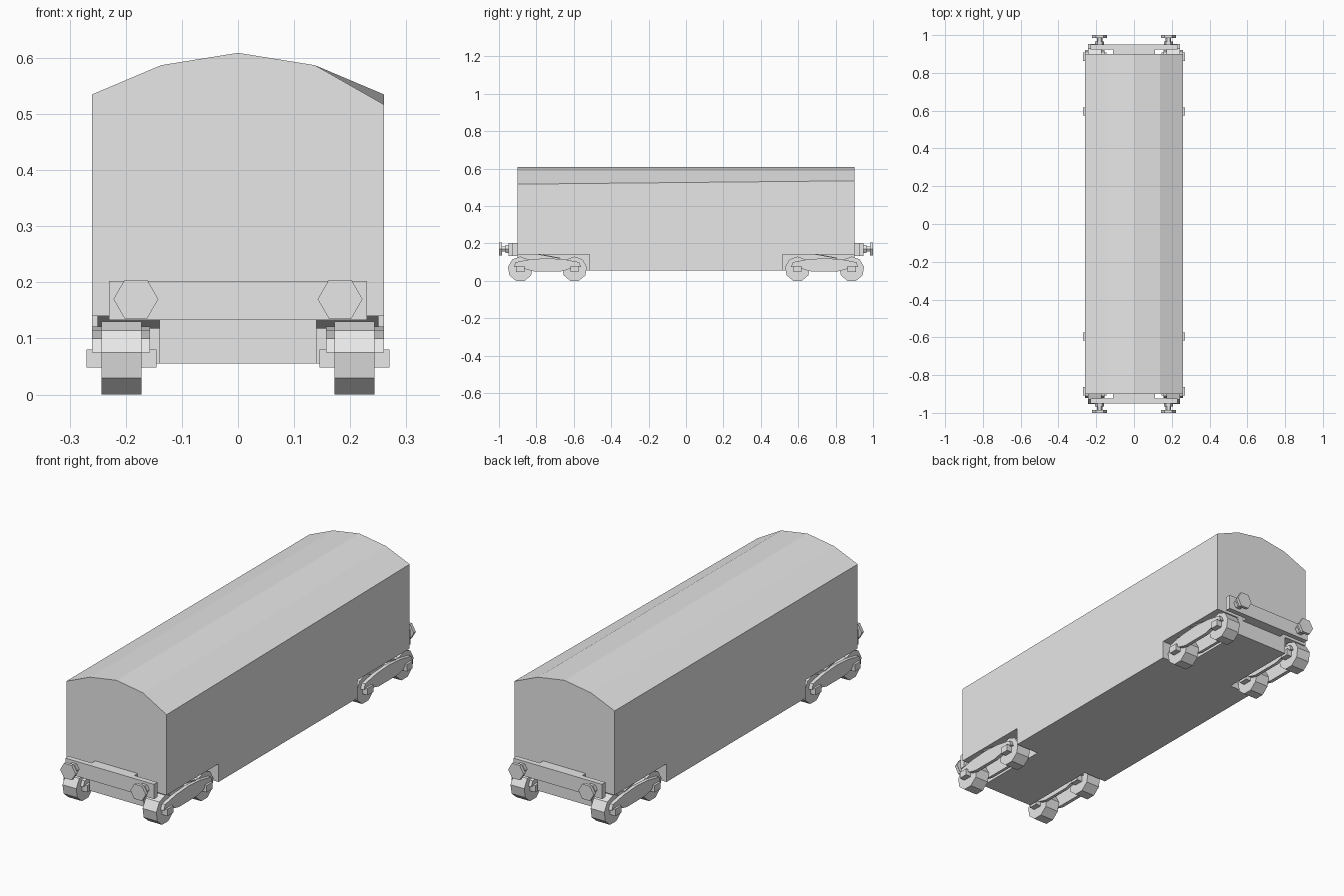
import bpy, bmesh, math
from mathutils import Vector

if "Cube" in bpy.data.objects:
    bpy.data.objects.remove(bpy.data.objects["Cube"])

grey = bpy.data.materials.new("plain_grey")
grey.use_nodes = True
grey.diffuse_color = (0.8, 0.8, 0.8, 1)
grey.node_tree.nodes["Principled BSDF"].inputs["Base Color"].default_value = (0.8, 0.8, 0.8, 1)


def prism(name, profile, axis, lo, hi):
    """Extrude a profile along x (points are y, z) or along y (points are x, z)."""
    bm = bmesh.new()
    place = (lambda p, t: (t, p[0], p[1])) if axis == "x" else (lambda p, t: (p[0], t, p[1]))
    ends = [[bm.verts.new(place(p, t)) for p in profile] for t in (lo, hi)]
    for ring in ends:
        bm.faces.new(ring)
    n = len(profile)
    for i in range(n):
        j = (i + 1) % n
        bm.faces.new((ends[0][i], ends[0][j], ends[1][j], ends[1][i]))
    bmesh.ops.recalc_face_normals(bm, faces=bm.faces)
    mesh = bpy.data.meshes.new(name)
    bm.to_mesh(mesh)
    bm.free()
    mesh.materials.append(grey)
    ob = bpy.data.objects.new(name, mesh)
    bpy.context.collection.objects.link(ob)
    return ob


def box(name, x, y, z):
    return prism(name, [(y[0], z[0]), (y[1], z[0]), (y[1], z[1]), (y[0], z[1])], "x", *x)


def polygon(sides, radius, centre, start=0):
    angles = [start + math.tau * i / sides for i in range(sides)]
    return [(centre[0] + radius * math.cos(a), centre[1] + radius * math.sin(a)) for a in angles]


def span(side, a, b):
    return sorted((side * a, side * b))


# Long upper body with a faceted arched roof; one front eave corner sits low
roof = [(0.26, 0.535), (0.137, 0.587), (0, 0.609), (-0.137, 0.587), (-0.26, 0.535)]
body = prism("wagon_body", [(-0.26, 0.14), (0.26, 0.14)] + roof, "y", -0.9, 0.9)
for v in body.data.vertices:
    if (v.co - Vector((0.26, -0.9, 0.535))).length < 0.01:
        v.co.z = 0.517

# Lower body, narrowed over the wheels
box("lower_body", (-0.26, 0.26), (-0.515, 0.515), (0.055, 0.14))

for end, end_name in ((-1, "front"), (1, "back")):
    box(end_name + "_underframe", (-0.14, 0.14), span(end, 0.515, 0.9), (0.055, 0.14))

    # Buffer beam on a central mounting block
    box(end_name + "_buffer_beam", (-0.23, 0.23), span(end, 0.925, 0.95), (0.133, 0.202))
    box(end_name + "_beam_mount", (-0.11, 0.11), span(end, 0.9, 0.925), (0.133, 0.202))

    for side, side_name in ((-1, "right"), (1, "left")):
        tag = f"{end_name}_{side_name}_"
        x = side * 0.182

        # Hexagonal buffer: collar, stem and head
        for part, radius, a, b in (("buffer_collar", 0.024, 0.95, 0.966),
                                   ("buffer_stem", 0.015, 0.966, 0.985),
                                   ("buffer_head", 0.04, 0.985, 1.0)):
            prism(tag + part, polygon(6, radius, (x, 0.17)), "y", *span(end, a, b))

        # Nine-sided wheels with square axle boxes
        centre = end * 0.741
        for k, axle in enumerate((-0.145, 0.145), 1):
            y = centre + axle
            prism(f"{tag}wheel_{k}", polygon(9, 0.067, (y, 0.063), math.pi / 2),
                  "x", *span(side, 0.172, 0.243))
            box(f"{tag}axle_box_{k}", span(side, 0.145, 0.27),
                (y - 0.022, y + 0.022), (0.048, 0.08))

        # Arched bogie bars on both faces of the wheels
        half = [(0.18, 0.075), (0.17, 0.1), (0.09, 0.115)]
        lower = [(0.07, 0.05), (0.11, 0.06), (0.14, 0.078)]
        arch = ([(centre + a, z) for a, z in lower + half] + [(centre, 0.121)]
                + [(centre - a, z) for a, z in reversed(lower + half)])
        for part, a, b in (("outer_bogie_bar", 0.243, 0.26), ("inner_bogie_bar", 0.157, 0.172)):
            prism(tag + part, arch, "x", *span(side, a, b))

        # Sloping plate above the bogie
        prism(tag + "sloped_plate",
              [(centre - 0.05, 0.14), (centre + 0.07, 0.118), (centre + 0.07, 0.123),
               (centre - 0.02, 0.14)], "x", *span(side, 0.14, 0.25))
